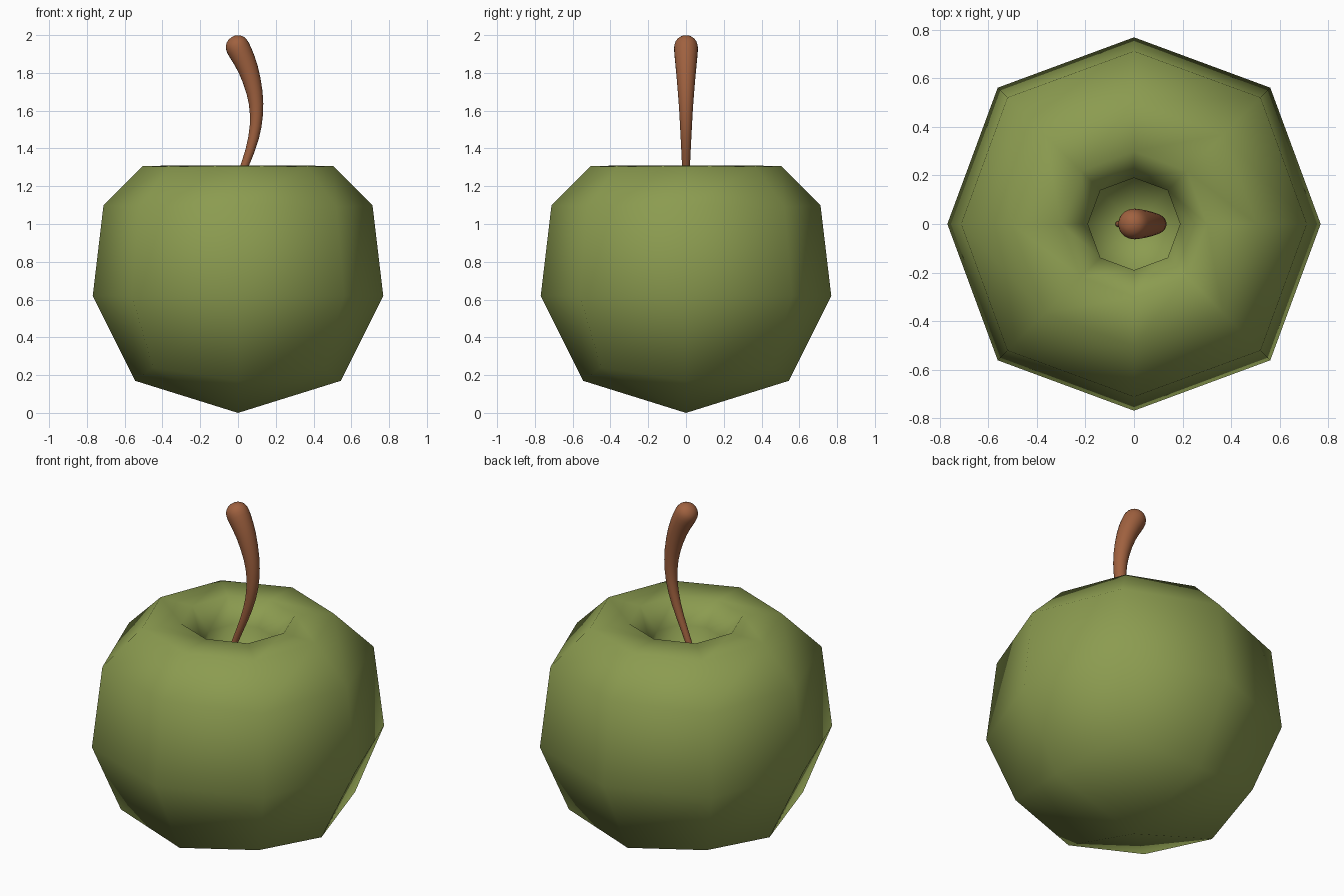
import bpy, bmesh
from math import sin, cos, pi
from mathutils import Vector

if "Cube" in bpy.data.objects:
    bpy.data.objects.remove(bpy.data.objects["Cube"])


def material(name, color):
    m = bpy.data.materials.new(name)
    m.diffuse_color = (*color, 1)
    m.use_nodes = True
    m.node_tree.nodes["Principled BSDF"].inputs["Base Color"].default_value = m.diffuse_color
    return m


def loft(name, rings, start, end, mat):
    """Skin rings of points, closing each end with a fan to a single point."""
    bm = bmesh.new()
    loops = [[bm.verts.new(p) for p in ring] for ring in rings]
    n = len(loops[0])
    for a, b in zip(loops, loops[1:]):
        for i in range(n):
            j = (i + 1) % n
            bm.faces.new((a[i], a[j], b[j], b[i]))
    for loop, tip in ((loops[0], start), (loops[-1], end)):
        v = bm.verts.new(tip)
        for i in range(n):
            bm.faces.new((loop[i], loop[(i + 1) % n], v))
    bmesh.ops.recalc_face_normals(bm, faces=bm.faces)
    for f in bm.faces:
        f.smooth = True
    me = bpy.data.meshes.new(name)
    bm.to_mesh(me)
    bm.free()
    me.materials.append(mat)
    ob = bpy.data.objects.new(name, me)
    bpy.context.collection.objects.link(ob)
    return ob


# Fruit: eight-sided body, slightly squared; (axis radius, z, diagonal radius, z)
profile = [
    (0.545, 0.17, 0.636, 0.24),
    (0.769, 0.62, 0.794, 0.62),
    (0.712, 1.10, 0.737, 1.09),
    (0.505, 1.307, 0.52, 1.303),
    (0.30, 1.31, 0.308, 1.31),
    (0.19, 1.19, 0.196, 1.19),
    (0.197, 1.06, 0.203, 1.06),
]
body = []
for ra, za, rd, zd in profile:
    ring = []
    for k in range(8):
        r, z = (rd, zd) if k % 2 else (ra, za)
        ring.append((r * cos(k * pi / 4), r * sin(k * pi / 4), z))
    body.append(ring)
loft("fruit", body, (0, 0, 0), (0, 0, 1.03), material("green_skin", (0.26, 0.33, 0.08)))

# Stem: curved, widening to a rounded tip; (x, z, radius)
path = [
    (-0.07, 1.03, 0.016), (-0.02, 1.18, 0.018), (0.042, 1.32, 0.022),
    (0.088, 1.46, 0.03), (0.101, 1.58, 0.036), (0.093, 1.69, 0.044),
    (0.054, 1.83, 0.057), (0.012, 1.91, 0.066), (-0.008, 1.948, 0.067),
    (-0.022, 1.972, 0.054), (-0.031, 1.987, 0.028),
]
stem = []
for i, (x, z, r) in enumerate(path):
    a, b = path[max(i - 1, 0)], path[min(i + 1, len(path) - 1)]
    t = Vector((b[0] - a[0], 0, b[1] - a[1])).normalized()
    side = Vector((t.z, 0, -t.x))
    stem.append([Vector((x, 0, z)) + r * (side * cos(k * pi / 6) + Vector((0, 1, 0)) * sin(k * pi / 6))
                 for k in range(12)])
ob = loft("stem", stem, (-0.07, 0, 1.03), (-0.033, 0, 1.991), material("brown_stem", (0.35, 0.12, 0.05)))
sub = ob.modifiers.new("smooth", 'SUBSURF')
sub.levels = sub.render_levels = 1
